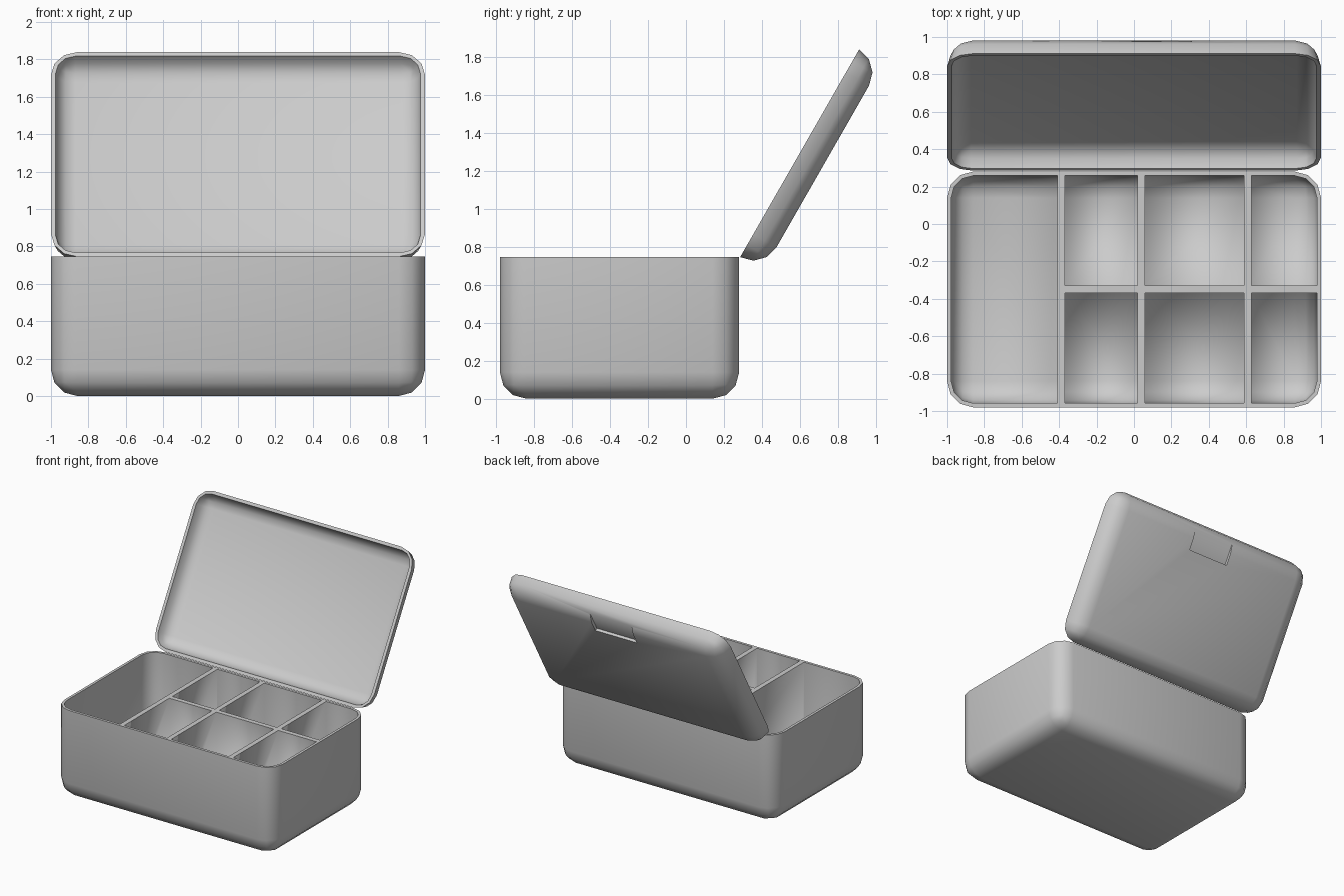
import bpy, bmesh, math
from mathutils import Vector, Matrix

cube = bpy.data.objects.get("Cube")
if cube:
    bpy.data.objects.remove(cube)

grey = bpy.data.materials.new("light grey plastic")
grey.use_nodes = True
COLOUR = (0.6, 0.6, 0.6, 1)
grey.diffuse_color = COLOUR
grey.node_tree.nodes["Principled BSDF"].inputs["Base Color"].default_value = COLOUR


def to_object(name, bm, helper=False):
    bmesh.ops.recalc_face_normals(bm, faces=bm.faces)
    mesh = bpy.data.meshes.new(name)
    bm.to_mesh(mesh)
    bm.free()
    mesh.materials.append(grey)
    obj = bpy.data.objects.new(name, mesh)
    bpy.context.scene.collection.objects.link(obj)
    obj.hide_render = helper
    return obj


def block(name, low, high):
    low, high = Vector(low), Vector(high)
    bm = bmesh.new()
    bmesh.ops.create_cube(bm, size=1)
    bmesh.ops.scale(bm, vec=high - low, verts=bm.verts)
    bmesh.ops.translate(bm, vec=(low + high) / 2, verts=bm.verts)
    return to_object(name, bm, True)


def rounded_block(name, low, high, radius, helper=False):
    """Block with rounded uprights and rounded bottom edges, flat on top."""
    low, high = Vector(low), Vector(high)
    tall = high + Vector((0, 0, 0.5))
    bm = bmesh.new()
    bmesh.ops.create_cube(bm, size=1)
    bmesh.ops.scale(bm, vec=tall - low, verts=bm.verts)
    bmesh.ops.translate(bm, vec=(low + tall) / 2, verts=bm.verts)
    edges = [e for e in bm.edges if min(v.co.z for v in e.verts) < low.z + 0.01]
    bmesh.ops.bevel(bm, geom=edges, offset=radius, segments=3, profile=0.5,
                    affect='EDGES', clamp_overlap=True)
    cut = bmesh.ops.bisect_plane(bm, geom=bm.verts[:] + bm.edges[:] + bm.faces[:],
                                 plane_co=(0, 0, high.z), plane_no=(0, 0, 1),
                                 clear_outer=True)
    rim = [g for g in cut["geom_cut"] if isinstance(g, bmesh.types.BMEdge)]
    bmesh.ops.contextual_create(bm, geom=rim)
    return to_object(name, bm, helper)


def subtract(target, cutters):
    """Cut the helpers out of the target, then delete them."""
    for cutter in cutters:
        mod = target.modifiers.new("cut", 'BOOLEAN')
        mod.operation = 'DIFFERENCE'
        mod.solver = 'EXACT'
        mod.object = cutter
    bpy.context.view_layer.update()
    graph = bpy.context.evaluated_depsgraph_get()
    mesh = bpy.data.meshes.new_from_object(target.evaluated_get(graph))
    target.modifiers.clear()
    target.data = mesh
    for cutter in cutters:
        bpy.data.objects.remove(cutter)


def smooth(obj, sharp_rule):
    bm = bmesh.new()
    bm.from_mesh(obj.data)
    for face in bm.faces:
        face.smooth = True
    for edge in bm.edges:
        edge.smooth = not sharp_rule(edge)
    bm.to_mesh(obj.data)
    bm.free()


# Box: a rounded block with seven compartments cut out of it
BACK, FRONT, TOP, ROUND = 0.28, -0.98, 0.745, 0.14
WALL = 0.022
box = rounded_block("box", (-1, FRONT, 0), (1, BACK, TOP), ROUND)
cells = rounded_block("compartment_cutter", (-1 + WALL, FRONT + WALL, WALL),
                      (1 - WALL, BACK - WALL, TOP + 0.1), ROUND - WALL, True)
dividers = [block("divider", (x - 0.02, -2, -1), (x + 0.02, 2, 2))
            for x in (-0.39, 0.04, 0.607)]
dividers.append(block("cross_divider", (-0.39, -0.37, -1), (2, -0.33, 2)))
subtract(cells, dividers)
subtract(box, [cells])
smooth(box, lambda e: all(v.co.z > TOP - 0.005 for v in e.verts))

# Lid: shallow rounded tray, rim at z = 0 and hinge edge at y = 0
LENGTH, SHELL = 1.26, 0.025
lid = rounded_block("lid", (-1, 0, -ROUND), (1, LENGTH, 0), ROUND)
hollow = rounded_block("lid_cutter", (-1 + SHELL, SHELL, -0.105),
                       (1 - SHELL, LENGTH - SHELL, 0.1), 0.105, True)
# Finger notch on the outside near the opening edge
notch = block("notch_cutter", (-0.19, 1.02, -0.3), (0.19, 1.21, -0.117))
subtract(lid, [hollow, notch])
smooth(lid, lambda e: all(abs(v.co.z) < 0.002 for v in e.verts)
       or (len(e.link_faces) == 2 and e.calc_face_angle(0) > math.radians(50)))

# Swing the lid open
lid.data.transform(Matrix.Translation((0, 0.285, TOP))
                   @ Matrix.Rotation(math.radians(60.2), 4, 'X'))
